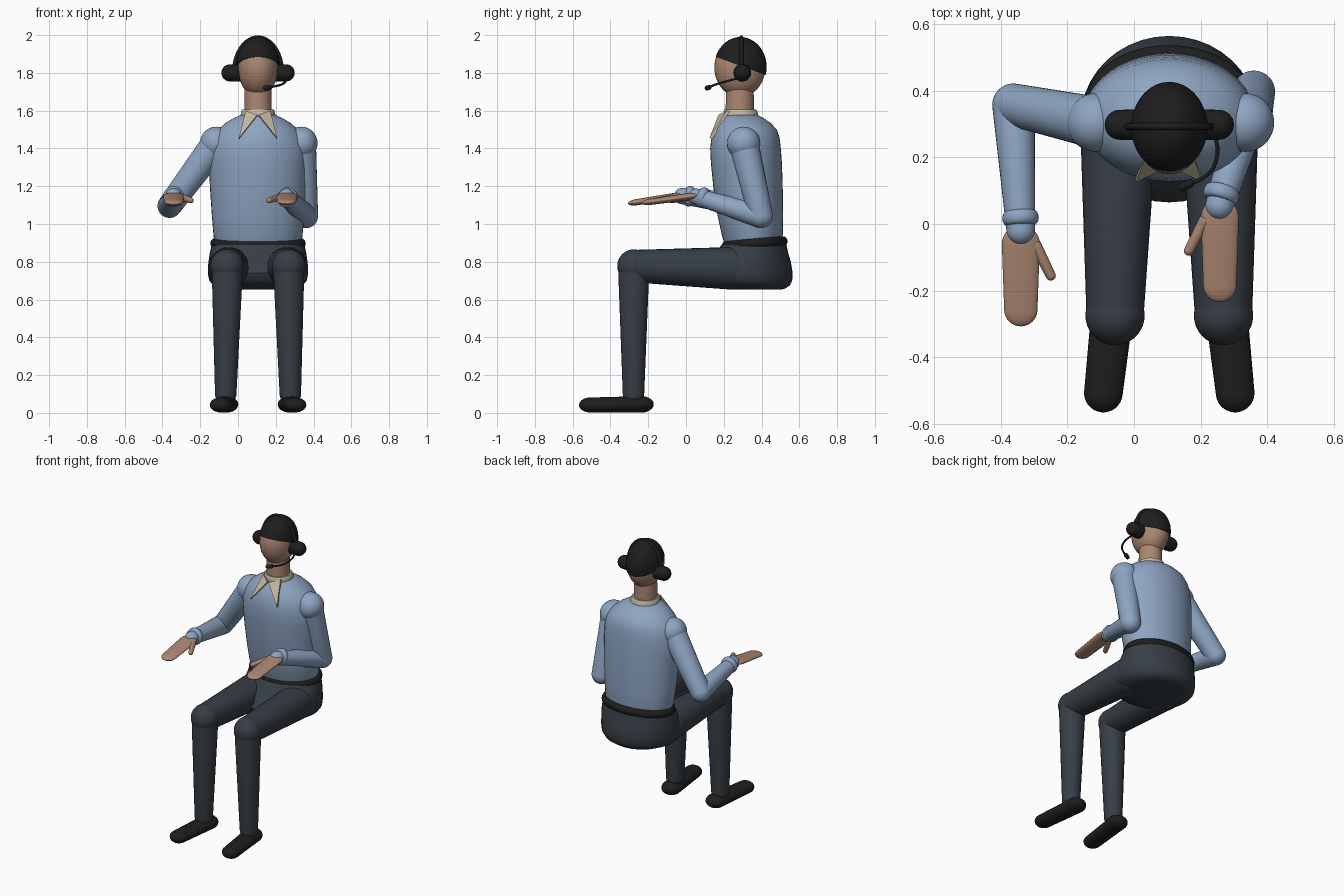
import bpy, bmesh, math
from mathutils import Vector, Matrix

if "Cube" in bpy.data.objects:
    bpy.data.objects.remove(bpy.data.objects["Cube"])

CX = 0.106  # body midline


def material(name, rgb):
    m = bpy.data.materials.new(name)
    m.diffuse_color = (*rgb, 1)
    m.use_nodes = True
    m.node_tree.nodes["Principled BSDF"].inputs["Base Color"].default_value = m.diffuse_color
    return m


SHIRT = material("shirt_blue", (0.27, 0.375, 0.54))
TROUSER = material("trouser_slate", (0.037, 0.048, 0.060))
BLACK = material("soft_black", (0.013, 0.013, 0.013))
SKIN = material("skin", (0.41, 0.24, 0.165))
CREAM = material("collar_cream", (0.55, 0.48, 0.36))


def finish(name, bm, mat, angle=50):
    bmesh.ops.recalc_face_normals(bm, faces=bm.faces)
    me = bpy.data.meshes.new(name)
    bm.to_mesh(me)
    bm.free()
    ob = bpy.data.objects.new(name, me)
    bpy.context.collection.objects.link(ob)
    me.materials.append(mat)
    bpy.ops.object.select_all(action='DESELECT')
    ob.select_set(True)
    bpy.context.view_layer.objects.active = ob
    bpy.ops.object.shade_smooth_by_angle(angle=math.radians(angle))
    return ob


def loft(name, rings, mat, matrix=None, n=40, cx=0.0):
    """Skin elliptical rings given as (z, centre y, x radius, y radius)."""
    bm = bmesh.new()
    loops = []
    for z, cy, rx, ry in rings:
        loops.append([bm.verts.new((cx + rx * math.cos(t), cy + ry * math.sin(t), z))
                      for t in (2 * math.pi * i / n for i in range(n))])
    for a, b in zip(loops, loops[1:]):
        for i in range(n):
            j = (i + 1) % n
            bm.faces.new((a[i], a[j], b[j], b[i]))
    bm.faces.new(loops[0])
    bm.faces.new(loops[-1])
    if matrix:
        bm.transform(matrix)
    return finish(name, bm, mat)


def capsule(name, a, b, r1, r2, mat, flat=1.0, n=28):
    """Tapered limb with round ends; flat squashes it vertically."""
    a, b = Vector(a), Vector(b)
    d = b - a
    rings = []
    for i in range(9):
        t = -math.pi / 2 + math.pi / 2 * i / 8
        r = max(r1 * math.cos(t), 0.0005)
        rings.append((r1 * math.sin(t), 0, r, r * flat))
    for i in range(9):
        t = math.pi / 2 * i / 8
        r = max(r2 * math.cos(t), 0.0005)
        rings.append((d.length + r2 * math.sin(t), 0, r, r * flat))
    m = Matrix.Translation(a) @ d.to_track_quat('Z', 'Y').to_matrix().to_4x4()
    return loft(name, rings, mat, m, n)


def ellipsoid(name, c, r, mat, cut=None):
    bm = bmesh.new()
    bmesh.ops.create_uvsphere(bm, u_segments=36, v_segments=24, radius=1)
    bm.transform(Matrix.Translation(c) @ Matrix.Diagonal((*r, 1)))
    if cut:
        bmesh.ops.bisect_plane(bm, geom=bm.verts[:] + bm.edges[:] + bm.faces[:],
                               plane_co=cut[0], plane_no=cut[1], clear_inner=True)
        bmesh.ops.holes_fill(bm, edges=[e for e in bm.edges if e.is_boundary])
    return finish(name, bm, mat)


def tube(name, pts, r, mat):
    cu = bpy.data.curves.new(name, 'CURVE')
    cu.dimensions = '3D'
    cu.bevel_depth, cu.bevel_resolution, cu.use_fill_caps = r, 3, True
    sp = cu.splines.new('NURBS')
    sp.points.add(len(pts) - 1)
    for p, q in zip(sp.points, pts):
        p.co = (*q, 1)
    sp.use_endpoint_u, sp.order_u = True, 3
    ob = bpy.data.objects.new(name, cu)
    bpy.context.collection.objects.link(ob)
    cu.materials.append(mat)
    bpy.ops.object.select_all(action='DESELECT')
    ob.select_set(True)
    bpy.context.view_layer.objects.active = ob
    bpy.ops.object.convert(target='MESH')
    bpy.ops.object.shade_smooth_by_angle(angle=math.radians(50))


# Torso, pelvis and belt
loft("torso", [(0.89, .357, .22, .15), (0.93, .352, .235, .16), (1.05, .34, .245, .174),
               (1.2, .328, .255, .184), (1.32, .32, .26, .188), (1.4, .315, .258, .187),
               (1.46, .315, .24, .18), (1.5, .315, .212, .166), (1.535, .308, .172, .14),
               (1.56, .30, .13, .112), (1.58, .29, .085, .085)], SHIRT, cx=CX)
loft("pelvis", [(.652, .37, .15, .13), (.658, .36, .19, .165), (.675, .335, .235, .215),
                (.70, .32, .258, .242), (.74, .315, .266, .25), (.80, .33, .262, .225),
                (.85, .35, .255, .19), (.89, .36, .245, .172)], TROUSER, cx=CX)
belt = []
for i in range(13):
    t = -math.pi / 2 + math.pi * i / 12
    k = 0.022 * math.cos(t)
    belt.append((0.026 * math.sin(t), 0, .230 + k, .152 + k))
loft("belt", belt, BLACK, Matrix.Translation((CX, .364, .897))
     @ Matrix.Rotation(math.radians(4.5), 4, 'X'))

# Legs and shoes, mirrored about the midline
for side, s in (("right", -1), ("left", 1)):
    hip = (CX + s * .153, .25, .765)
    knee = (CX + s * .163, -.275, .777)
    ankle = (CX + s * .171, -.278, .10)
    capsule(side + "_thigh", hip, knee, .113, .086, TROUSER)
    ellipsoid(side + "_knee", knee, (.089, .089, .089), TROUSER)
    capsule(side + "_shin", (knee[0], -.277, .74), ankle, .082, .057, TROUSER)
    capsule(side + "_shoe", (CX + s * .168, -.235, .045), (CX + s * .198, -.508, .042),
            .064, .058, BLACK, .68)

# Arms: shoulder, elbow, sleeve end, cuff, hand and thumb
ARMS = {
    "right": dict(sh=(-.115, .305, 1.428), el=(-.362, .358, 1.096), wr=(-.34, -.02, 1.148),
                  cuff=(-.341, .018, 1.147), palm=(-.34, -.06, 1.146), tip=(-.34, -.258, 1.116),
                  th=((-.295, -.065, 1.14), (-.25, -.155, 1.125))),
    "left": dict(sh=(.335, .305, 1.428), el=(.360, .397, 1.042), wr=(.257, .055, 1.145),
                 cuff=(.262, .09, 1.140), palm=(.258, .02, 1.146), tip=(.258, -.185, 1.118),
                 th=((.212, .01, 1.14), (.165, -.08, 1.125))),
}
for side, p in ARMS.items():
    ellipsoid(side + "_shoulder", p["sh"], (.086, .088, .087), SHIRT)
    capsule(side + "_upper_arm", p["sh"], p["el"], .078, .064, SHIRT)
    capsule(side + "_forearm", p["el"], p["wr"], .064, .043, SHIRT)
    d = (Vector(p["wr"]) - Vector(p["el"])).normalized()
    rings = []
    for i in range(9):
        t = -math.pi / 2 + math.pi * i / 8
        r = .040 + .015 * math.cos(t)
        rings.append((.022 * math.sin(t), 0, r, r))
    loft(side + "_cuff", rings, SHIRT, Matrix.Translation(p["cuff"])
         @ d.to_track_quat('Z', 'Y').to_matrix().to_4x4(), 28)
    capsule(side + "_hand", p["palm"], p["tip"], .057, .050, SKIN, .33)
    capsule(side + "_thumb", *p["th"], .018, .015, SKIN)

# Neck, collar band and collar points
loft("neck", [(1.55, .285, .074, .076), (1.72, .285, .070, .073)], SKIN, cx=CX)
loft("collar", [(1.56, .29, .091, .092), (1.57, .29, .093, .094), (1.595, .288, .089, .090),
                (1.606, .287, .083, .084)], CREAM, cx=CX)
for side, s in (("right", -1), ("left", 1)):
    bm = bmesh.new()
    tri = [(CX + s * .066, .215, 1.60), (CX + s * .004, .172, 1.578), (CX + s * .101, .124, 1.455)]
    front = [bm.verts.new(v) for v in tri]
    back = [bm.verts.new((x, y + .014, z - .006)) for x, y, z in tri]
    bm.faces.new(front)
    bm.faces.new(back)
    for i in range(3):
        j = (i + 1) % 3
        bm.faces.new((front[i], front[j], back[j], back[i]))
    finish(side + "_collar_point", bm, CREAM, 20)

# Head with a hair cap sliced along a sloping hairline
ellipsoid("head", (CX, .285, 1.828), (.106, .135, .155), SKIN)
ellipsoid("hair", (CX, .288, 1.83), (.115, .139, .16), BLACK,
          ((CX, .42, 1.79), (0, .36, 1)))

# Headset: band, ear cups, microphone boom and tip
tube("headset_band", [(CX + .128 * math.cos(t), .293, 1.80 + .188 * math.sin(t))
                      for t in (math.pi * i / 24 for i in range(25))], .011, BLACK)
for side, s in (("right", -1), ("left", 1)):
    capsule(side + "_ear_cup", (CX + s * .105, .298, 1.80), (CX + s * .149, .298, 1.80),
            .046, .045, BLACK)
tube("microphone_boom", [(.235, .285, 1.775), (.25, .25, 1.765), (.252, .20, 1.752),
                         (.225, .14, 1.733), (.155, .115, 1.722)], .006, BLACK)
capsule("microphone_tip", (.168, .122, 1.723), (.146, .112, 1.72), .013, .013, BLACK)
